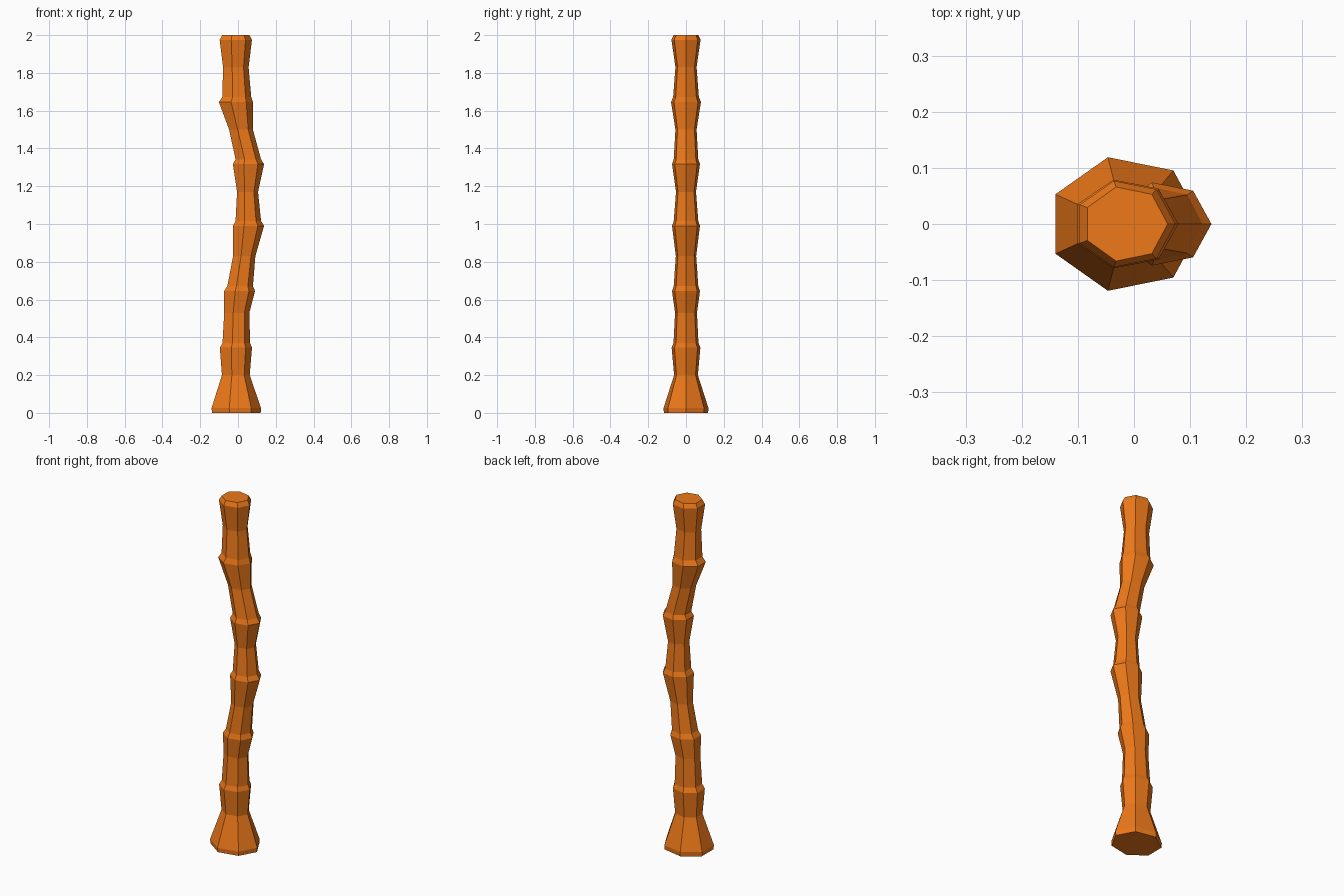
import bpy, bmesh
from math import cos, sin, pi

SIDES = 7
# Trunk sections: height, left x, right x, half depth in y
SECTIONS = [
    (0.00, -0.137, 0.120, 0.117), (0.025, -0.140, 0.122, 0.119),
    (0.20, -0.085, 0.062, 0.063),
    (0.345, -0.096, 0.074, 0.076), (0.37, -0.082, 0.064, 0.066),
    (0.53, -0.073, 0.060, 0.058),
    (0.645, -0.073, 0.090, 0.074), (0.672, -0.056, 0.079, 0.065),
    (0.83, -0.026, 0.092, 0.054),
    (0.99, -0.027, 0.138, 0.074), (1.016, -0.013, 0.122, 0.065),
    (1.17, -0.005, 0.106, 0.053),
    (1.317, -0.027, 0.138, 0.074), (1.342, -0.013, 0.122, 0.065),
    (1.50, -0.047, 0.079, 0.056),
    (1.645, -0.101, 0.079, 0.079), (1.673, -0.083, 0.070, 0.068),
    (1.83, -0.079, 0.056, 0.056),
    (1.975, -0.097, 0.074, 0.077), (2.00, -0.083, 0.060, 0.066),
]

bm = bmesh.new()
angles = [2 * pi * i / SIDES for i in range(SIDES)]
min_c, max_s = min(map(cos, angles)), max(map(sin, angles))

# Stacked heptagon rings, one corner towards +x
rings = []
for z, left, right, depth in SECTIONS:
    rx = (right - left) / (1 - min_c)
    cx, ry = right - rx, depth / max_s
    rings.append([bm.verts.new((cx + rx * cos(a), ry * sin(a), z)) for a in angles])

# Side faces and end caps
for lo, hi in zip(rings, rings[1:]):
    for i in range(SIDES):
        j = (i + 1) % SIDES
        bm.faces.new((lo[i], lo[j], hi[j], hi[i]))
bm.faces.new(rings[0][::-1])
bm.faces.new(rings[-1])

mesh = bpy.data.meshes.new("trunk")
bm.to_mesh(mesh)
bm.free()
trunk = bpy.data.objects.new("trunk", mesh)
bpy.context.collection.objects.link(trunk)

# Orange bark
bark = bpy.data.materials.new("orange_bark")
bark.diffuse_color = (0.85, 0.19, 0.01, 1)
mesh.materials.append(bark)
